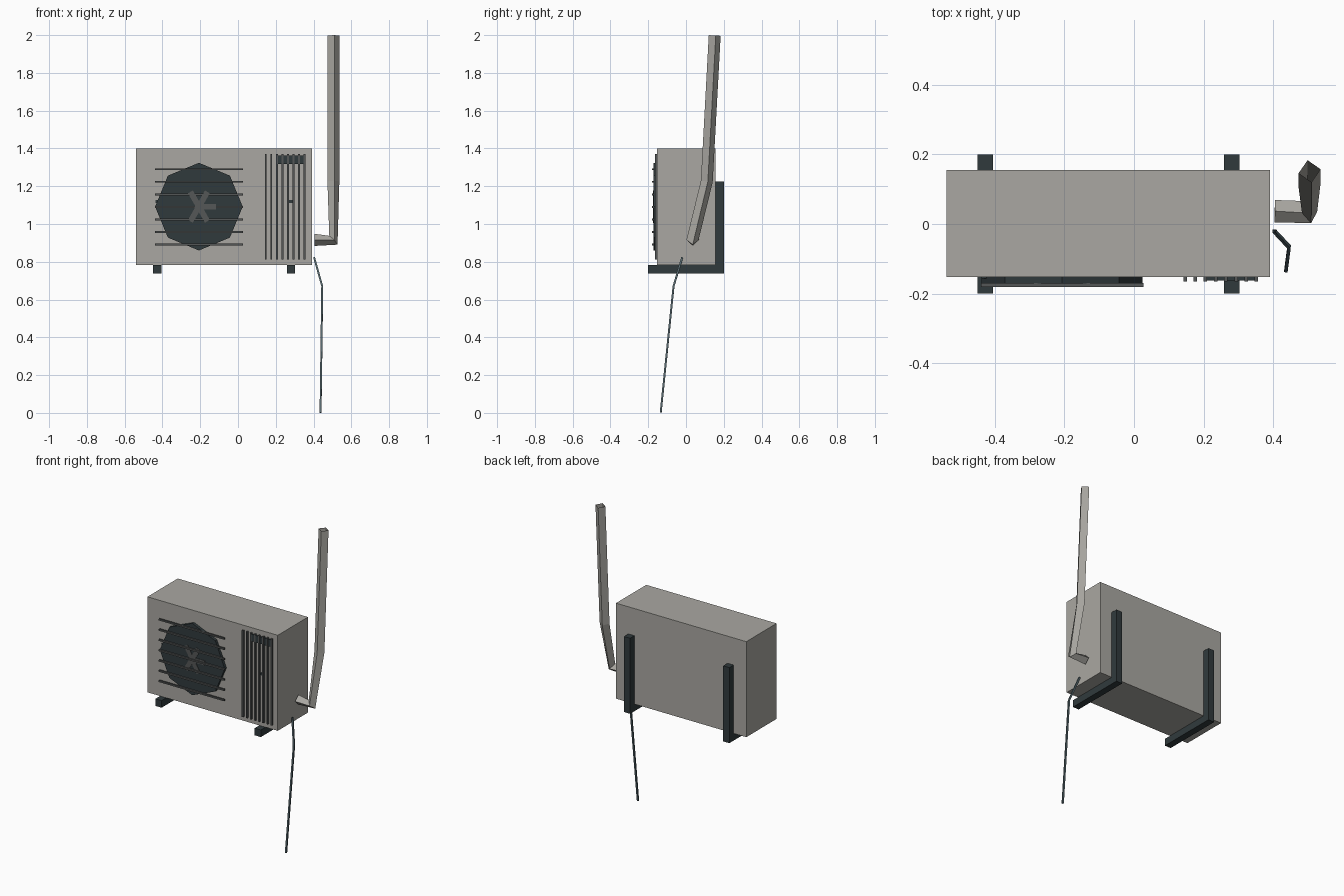
import bpy, math

if "Cube" in bpy.data.objects:
    bpy.data.objects.remove(bpy.data.objects["Cube"])


def material(name, rgb):
    m = bpy.data.materials.new(name)
    m.diffuse_color = (*rgb, 1)
    m.use_nodes = True
    m.node_tree.nodes["Principled BSDF"].inputs["Base Color"].default_value = m.diffuse_color
    return m


CASE = material("case_grey", (0.40, 0.39, 0.36))
DARK = material("dark_metal", (0.03, 0.042, 0.046))
BAR = material("grille_grey", (0.09, 0.095, 0.095))
HOSE = material("hose_blue_grey", (0.10, 0.15, 0.17))


def box(name, x, y, z, mat, turn=0.0):
    """Box from (min, max) ranges, optionally turned about y."""
    spans = (x, y, z)
    bpy.ops.mesh.primitive_cube_add(size=1, location=[(a + b) / 2 for a, b in spans],
                                    rotation=(0, turn, 0))
    ob = bpy.context.object
    ob.name = name
    ob.scale = [b - a for a, b in spans]
    ob.data.materials.append(mat)
    return ob


def tube(name, points, radius, mat):
    """Four-sided open tube along a polyline."""
    cu = bpy.data.curves.new(name, 'CURVE')
    cu.dimensions = '3D'
    cu.bevel_depth = radius
    cu.bevel_resolution = 0
    sp = cu.splines.new('POLY')
    sp.points.add(len(points) - 1)
    for p, co in zip(sp.points, points):
        p.co = (*co, 1)
    sp.use_smooth = False
    ob = bpy.data.objects.new(name, cu)
    bpy.context.collection.objects.link(ob)
    cu.materials.append(mat)
    bpy.ops.object.select_all(action='DESELECT')
    ob.select_set(True)
    bpy.context.view_layer.objects.active = ob
    bpy.ops.object.convert(target='MESH')


# Casing
box("casing", (-0.54, 0.391), (-0.153, 0.156), (0.783, 1.40), CASE)

# Wall brackets: foot rail, wall post and a small bolt on the front
for side, x in (("left", -0.428), ("right", 0.281)):
    xr = (x - 0.022, x + 0.022)
    box(side + "_bracket_foot", xr, (-0.2, 0.2), (0.737, 0.783), DARK)
    box(side + "_bracket_post", xr, (0.156, 0.2), (0.783, 1.225), DARK)
    box(side + "_bolt", (x - 0.01, x + 0.01), (-0.157, -0.145), (1.112, 1.128), DARK)

# Fan opening, an eight-sided disc
FX, FZ = -0.207, 1.092
bpy.ops.mesh.primitive_cylinder_add(vertices=8, radius=0.232, depth=0.02,
                                    location=(FX, -0.161, FZ),
                                    rotation=(math.pi / 2, 0, 0))
fan = bpy.context.object
fan.name = "fan_opening"
fan.data.materials.append(DARK)

# Fan blades
for i, deg in enumerate((0, 60, 120, 240, 300)):
    a = math.radians(deg)
    cx, cz = FX + 0.045 * math.cos(a), FZ + 0.045 * math.sin(a)
    box(f"fan_blade_{i + 1}", (cx - 0.045, cx + 0.045), (-0.174, -0.168),
        (cz - 0.015, cz + 0.015), BAR, -a)

# Horizontal guard bars over the fan
for i in range(7):
    z = 0.892 + i * 0.0663
    box(f"fan_guard_bar_{i + 1}", (-0.44, 0.027), (-0.181, -0.170),
        (z - 0.005, z + 0.005), BAR)

# Vertical louvres and the dark panel behind them
for i in range(8):
    x = 0.147 + i * 0.0293
    box(f"louvre_{i + 1}", (x - 0.005, x + 0.005), (-0.165, -0.150), (0.812, 1.37), BAR)
box("label_panel", (0.204, 0.348), (-0.162, -0.150), (1.317, 1.362), DARK)

# Pipe cover up the wall and the drain hose to the ground
tube("pipe_cover", [(0.405, 0.037, 0.916), (0.505, 0.034, 0.914),
                    (0.505, 0.11, 1.225), (0.505, 0.152, 1.998)], 0.032, CASE)
tube("drain_hose", [(0.403, -0.02, 0.823), (0.446, -0.066, 0.67),
                    (0.437, -0.134, 0.001)], 0.007, HOSE)
